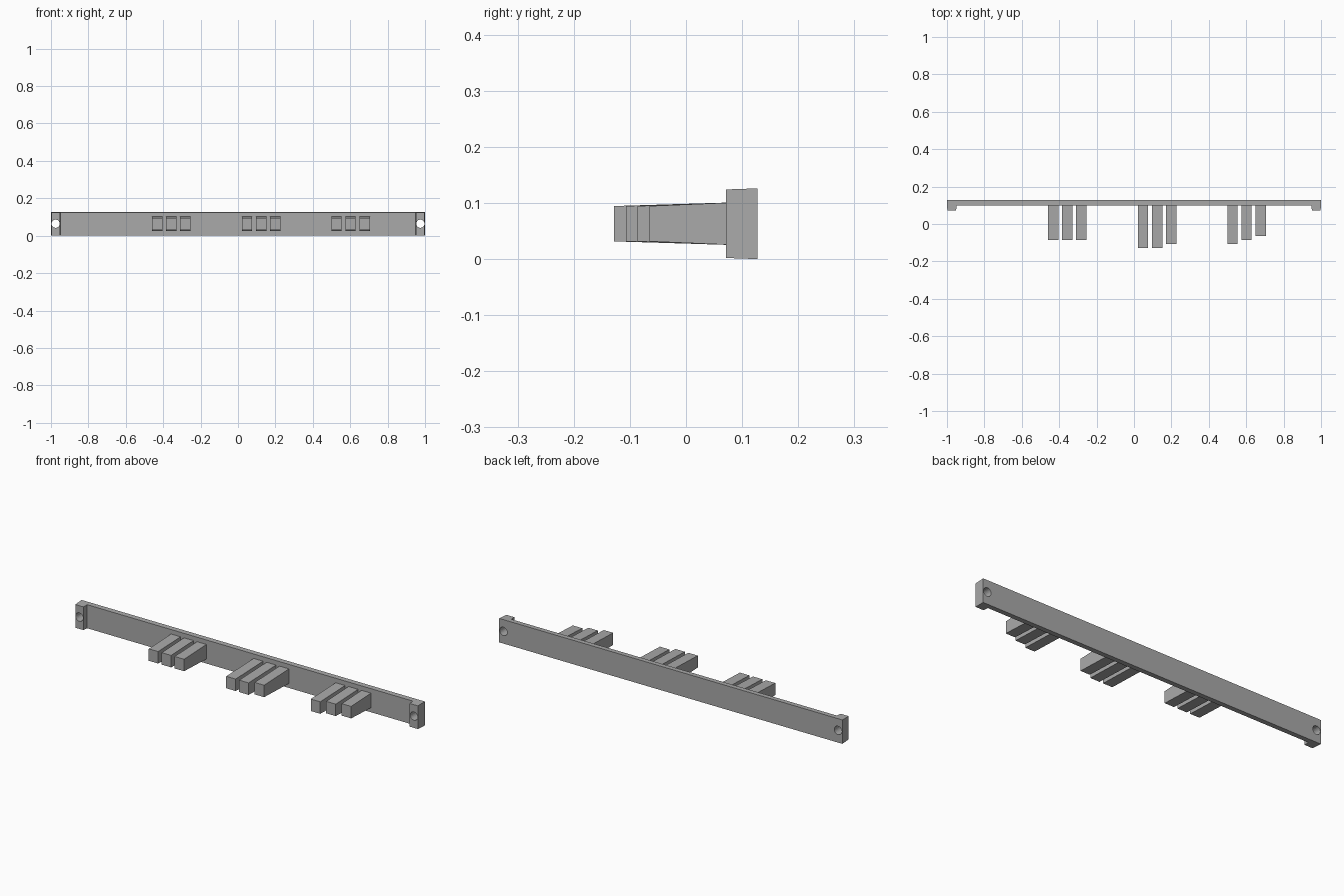
import bpy
import bmesh
import math

cube = bpy.data.objects.get("Cube")
if cube:
    bpy.data.objects.remove(cube, do_unlink=True)

grey = bpy.data.materials.new("plain_grey")
grey.use_nodes = True
colour = (0.4, 0.4, 0.4, 1)
grey.diffuse_color = colour
grey.node_tree.nodes["Principled BSDF"].inputs["Base Color"].default_value = colour

BACK, FACE, BOSS = 0.127, 0.1, 0.071   # depth of rail back, rail front, end boss front
MID = 0.063                            # mid height of the rail


def finish(name, bm):
    bmesh.ops.recalc_face_normals(bm, faces=bm.faces)
    mesh = bpy.data.meshes.new(name)
    bm.to_mesh(mesh)
    bm.free()
    mesh.materials.append(grey)
    obj = bpy.data.objects.new(name, mesh)
    bpy.context.collection.objects.link(obj)
    return obj


def drafted(name, outline, half_height):
    """Plan outline extruded up and down to a height that depends on depth."""
    bm = bmesh.new()
    rings = [[bm.verts.new((x, y, MID + s * half_height(y))) for x, y in outline]
             for s in (-1, 1)]
    for ring in rings:
        bm.faces.new(ring)
    n = len(outline)
    for i in range(n):
        j = (i + 1) % n
        bm.faces.new((rings[0][i], rings[0][j], rings[1][j], rings[1][i]))
    return finish(name, bm)


# Rail with a boss projecting forward at each end
half = [(0.949, FACE), (0.951, BOSS), (0.998, BOSS), (1, BACK)]
outline = half + [(-x, y) for x, y in reversed(half)]
rail = drafted("rail", outline, lambda y: 0.063 - 0.035 * (BACK - y))

# Screw holes through the bosses
for side, label in ((-1, "right"), (1, "left")):
    bm = bmesh.new()
    bmesh.ops.create_cone(bm, cap_ends=True, segments=24, radius1=0.022,
                          radius2=0.022, depth=0.3)
    cutter = finish(label + "_hole_cutter", bm)
    cutter.location = (side * 0.975, FACE, MID + 0.001)
    cutter.rotation_euler.x = math.pi / 2
    cutter.hide_render = True
    cutter.hide_viewport = True
    cutter.display_type = 'WIRE'
    cut = rail.modifiers.new(label + "_hole", 'BOOLEAN')
    cut.operation = 'DIFFERENCE'
    cut.solver = 'EXACT'
    cut.object = cutter

# Three groups of tapered teeth: centre of the group, then front depth of each tooth
groups = {
    "right": (-0.357, (-0.086, -0.086, -0.086)),
    "middle": (0.124, (-0.128, -0.128, -0.107)),
    "left": (0.602, (-0.107, -0.086, -0.065)),
}
for label, (centre, fronts) in groups.items():
    for i, front in enumerate(fronts):
        x = centre + (i - 1) * 0.0755
        w = 0.0275
        root = FACE + 0.005
        plan = [(x - w, front), (x + w, front), (x + w, root), (x - w, root)]
        drafted(f"{label}_tooth_{i + 1}", plan,
                lambda y, f=front: 0.0315 + 0.007 * (y - f) / (FACE - f))
